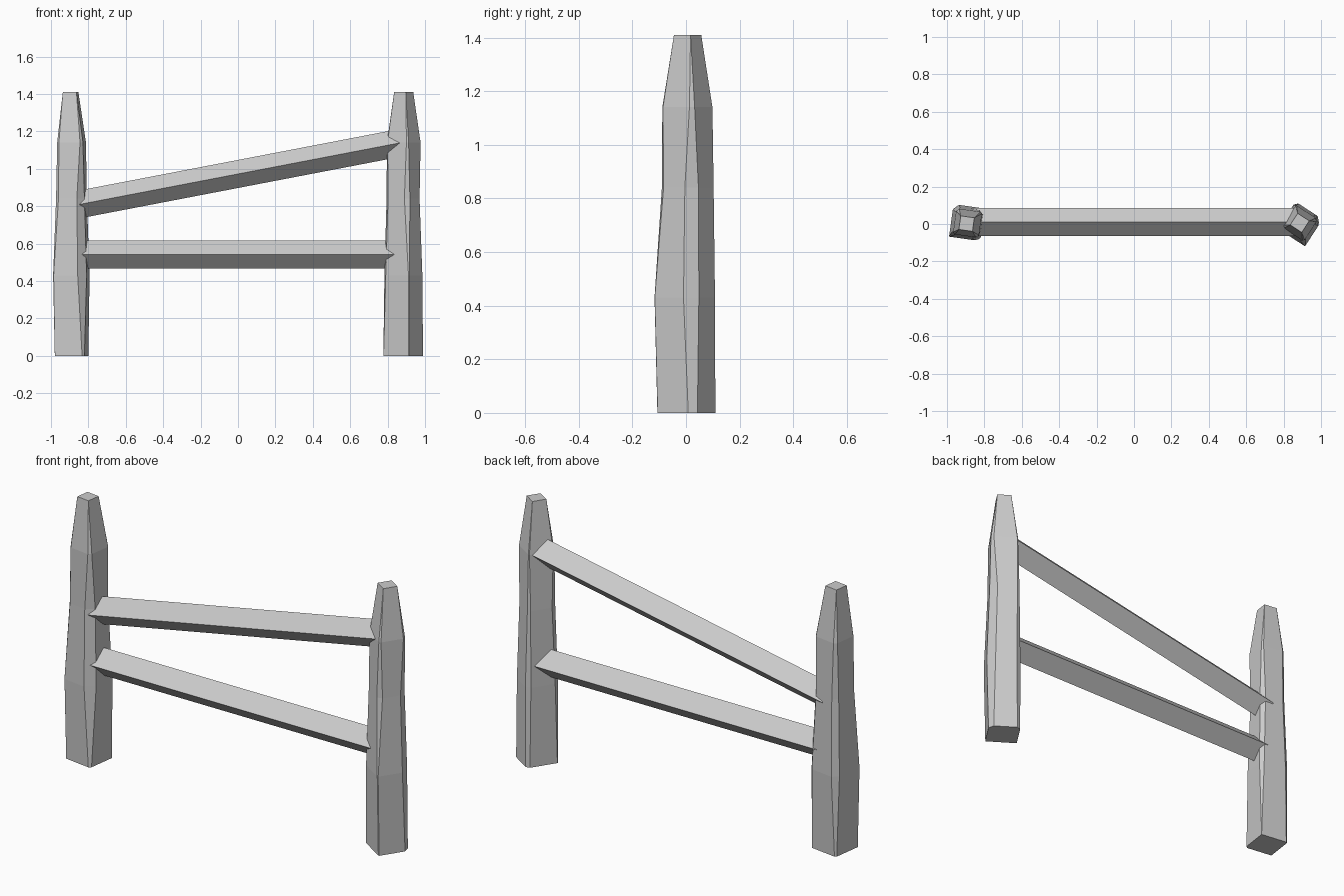
import bpy, bmesh
from math import sin, cos, radians
from mathutils import Vector

if "Cube" in bpy.data.objects:
    bpy.data.objects.remove(bpy.data.objects["Cube"])


def finish(bm, name):
    bmesh.ops.remove_doubles(bm, verts=bm.verts, dist=0.0005)
    bmesh.ops.recalc_face_normals(bm, faces=bm.faces)
    mesh = bpy.data.meshes.new(name)
    bm.to_mesh(mesh)
    bm.free()
    obj = bpy.data.objects.new(name, mesh)
    bpy.context.collection.objects.link(obj)
    return obj


def loft(name, rings):
    bm = bmesh.new()
    loops = [[bm.verts.new(p) for p in ring] for ring in rings]
    n = len(loops[0])
    for a, b in zip(loops, loops[1:]):
        for i in range(n):
            j = (i + 1) % n
            bm.faces.new((a[i], a[j], b[j], b[i]))
    bm.faces.new(loops[0])
    bm.faces.new(loops[-1])
    return finish(bm, name)


def post(name, angle, levels):
    """Square post, each level: z, centre x, centre y, corner radius, four corner cuts."""
    rings = []
    for z, cx, cy, r, cuts in levels:
        corners = [Vector((cx + r * cos(radians(angle + 90 * i)),
                           cy + r * sin(radians(angle + 90 * i)), z)) for i in range(4)]
        ring = []
        for i, c in enumerate(cuts):
            ring.append(corners[i].lerp(corners[i - 1], c))
            ring.append(corners[i].lerp(corners[(i + 1) % 4], c))
        rings.append(ring)
    loft(name, rings)


# Hewn posts: sharp square ends, unevenly cut corners in the middle
post("left_post", -53, [
    (0.00, -0.89, 0.005, 0.112, (0.07, 0, 0.05, 0)),
    (0.43, -0.89, 0.007, 0.124, (0.24, 0.10, 0.16, 0.02)),
    (0.84, -0.89, 0.007, 0.106, (0.24, 0.14, 0.16, 0.10)),
    (1.14, -0.89, 0.005, 0.098, (0.10, 0.06, 0.10, 0.08)),
    (1.41, -0.895, 0.002, 0.052, (0, 0, 0, 0)),
])
post("right_post", -78, [
    (0.00, 0.889, 0.005, 0.116, (0.02, 0.15, 0.10, 0.02)),
    (0.43, 0.889, 0.000, 0.122, (0.02, 0.24, 0.12, 0.14)),
    (0.84, 0.885, 0.004, 0.108, (0.14, 0.24, 0.08, 0.18)),
    (1.14, 0.887, 0.004, 0.099, (0.06, 0.10, 0.03, 0.08)),
    (1.41, 0.886, 0.006, 0.052, (0, 0, 0, 0)),
])


# Diamond-section rails running into the posts
def rail(name, z_left, z_right, x=0.87, y=0.01, h=0.075):
    loft(name, [[(px, y + dy, z + dz) for dy, dz in ((-h, 0), (0, -h), (h, 0), (0, h))]
                for px, z in ((-x, z_left), (x, z_right))])


rail("lower_rail", 0.542, 0.542)
rail("upper_rail", 0.805, 1.139)
